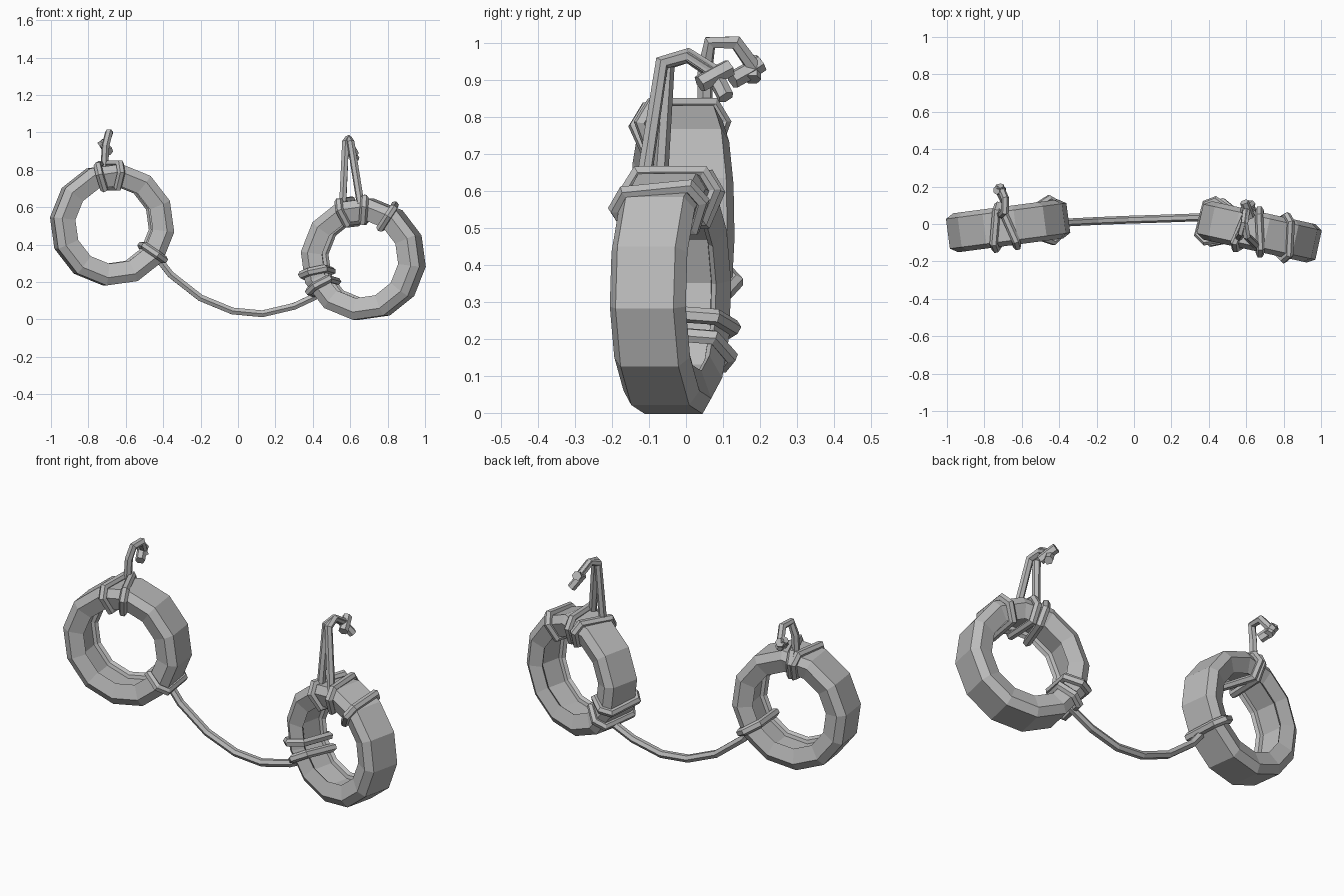
import bpy, bmesh
from math import sin, cos, radians, pi
from mathutils import Matrix, Vector

cube = bpy.data.objects.get("Cube")
if cube:
    bpy.data.objects.remove(cube, do_unlink=True)

grey = bpy.data.materials.new("plain_grey")
grey.use_nodes = True
shade = (0.5, 0.5, 0.5, 1)
grey.diffuse_color = shade
grey.node_tree.nodes["Principled BSDF"].inputs["Base Color"].default_value = shade

SIDES = 12


def add_object(name, mesh):
    mesh.materials.clear()
    mesh.materials.append(grey)
    obj = bpy.data.objects.new(name, mesh)
    bpy.context.collection.objects.link(obj)


def rope(name, points, radius=0.021, cyclic=False):
    """Six-sided rope along a list of points."""
    curve = bpy.data.curves.new(name + "_path", 'CURVE')
    curve.dimensions = '3D'
    curve.bevel_depth = radius
    curve.bevel_resolution = 1
    curve.use_fill_caps = True
    spline = curve.splines.new('POLY')
    spline.points.add(len(points) - 1)
    for p, co in zip(spline.points, points):
        p.co = (*co, 1)
    spline.use_cyclic_u = cyclic
    spline.use_smooth = False
    helper = bpy.data.objects.new(name + "_path", curve)
    bpy.context.collection.objects.link(helper)
    bpy.context.view_layer.update()
    mesh = bpy.data.meshes.new_from_object(
        helper.evaluated_get(bpy.context.evaluated_depsgraph_get()))
    bpy.data.objects.remove(helper, do_unlink=True)
    for poly in mesh.polygons:
        poly.use_smooth = False
    add_object(name, mesh)


def polar(radius, angle, y):
    return Vector((radius * cos(angle), y, radius * sin(angle)))


def tyre(name, frame):
    """Hollow tyre: half profile (radius, half width) mirrored and spun."""
    half = [(0.24, 0.06), (0.222, 0.065), (0.21, 0.08),
            (0.285, 0.105), (0.327, 0.08)]
    profile = half + [(r, -w) for r, w in reversed(half)]
    bm = bmesh.new()
    rings = []
    for i in range(SIDES):
        a = 2 * pi * i / SIDES - radians(7)
        rings.append([bm.verts.new(frame @ polar(r, a, w)) for r, w in profile])
    n = len(profile)
    for i in range(SIDES):
        ring, after = rings[i], rings[(i + 1) % SIDES]
        for j in range(n):
            k = (j + 1) % n
            bm.faces.new((ring[j], ring[k], after[k], after[j]))
    bmesh.ops.recalc_face_normals(bm, faces=bm.faces)
    mesh = bpy.data.meshes.new(name)
    bm.to_mesh(mesh)
    bm.free()
    add_object(name, mesh)


def wrap(name, frame, front, back):
    """Rope loop round the tyre, at one angle in front and another behind."""
    side = [(0.328, 0.085), (0.28, 0.115), (0.2, 0.085)]
    loop = side + [(r, -w) for r, w in reversed(side)]
    points = []
    for r, y in loop:
        t = 0.5 + y / 0.23
        points.append(frame @ polar(r, radians(front + (back - front) * t), y))
    rope(name, points, 0.022, True)


# Tyres with their rope wraps: centre, turn about z, (front, back) angles
tyres = {
    "right": ((-0.673, -0.01, 0.506), 7.5,
              [(107, 98), (83, 95), (-35, -33)]),
    "left": ((0.67, -0.042, 0.322), -12.5,
             [(112, 104), (84, 95), (55, 63), (194, 199), (211, 217)]),
}
for side, (centre, turn, wraps) in tyres.items():
    frame = Matrix.Translation(centre) @ Matrix.Rotation(radians(turn), 4, 'Z')
    tyre(side + "_tyre", frame)
    for number, (front, back) in enumerate(wraps, 1):
        wrap(f"{side}_wrap_{number}", frame, front, back)

# Sagging rope joining the tyres
rope("joining_rope", [(-0.43, 0.005, 0.33), (-0.36, 0.008, 0.24),
                      (-0.2, 0.016, 0.115), (-0.03, 0.023, 0.045),
                      (0.13, 0.028, 0.03), (0.3, 0.034, 0.07),
                      (0.46, 0.04, 0.145)])

# Left hanger: two legs meeting at a bend, with a knot behind
bend = [(0.59, 0.005, 0.965), (0.6, 0.075, 0.92)]
rope("left_hanger_right_leg", [(0.56, -0.07, 0.62), (0.575, -0.048, 0.945),
                               *bend])
rope("left_hanger_left_leg", [(0.655, -0.115, 0.62), (0.603, -0.065, 0.945),
                              *bend])
rope("left_knot_bar", [(0.622, 0.037, 0.888), (0.606, 0.08, 0.912),
                       (0.59, 0.118, 0.932)], 0.025)
rope("left_knot_tail", [(0.585, 0.07, 0.925), (0.63, 0.108, 0.852)], 0.023)

# Right hanger: one leg bent over to the back, with a knot at its end
rope("right_hanger", [(-0.715, 0.05, 0.8), (-0.708, 0.052, 0.93),
                      (-0.69, 0.065, 1.0), (-0.688, 0.135, 1.0),
                      (-0.71, 0.185, 0.93)])
rope("right_knot_bar", [(-0.69, 0.125, 0.898), (-0.71, 0.165, 0.92),
                        (-0.72, 0.203, 0.945)], 0.025)
rope("right_knot_tail", [(-0.735, 0.18, 0.955), (-0.7, 0.18, 0.9)], 0.023)
